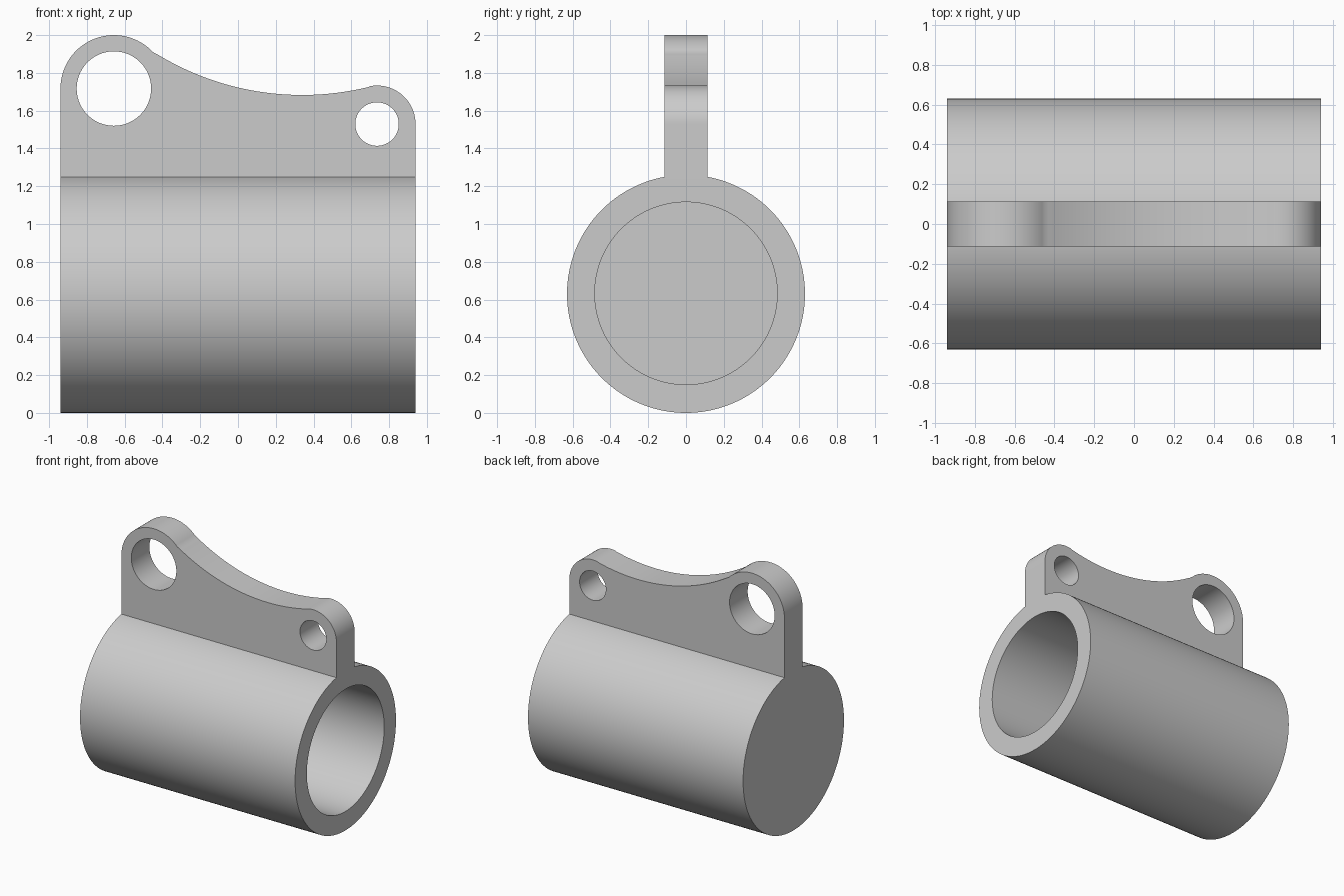
import bpy, bmesh
from math import sin, cos, pi, atan2, hypot
from mathutils import Matrix

if "Cube" in bpy.data.objects:
    bpy.data.objects.remove(bpy.data.objects["Cube"])

HALF = 0.94      # half length of the barrel
R = 0.63         # barrel radius
T = 0.113        # half thickness of the lug plate


def finish(name, bm):
    bmesh.ops.recalc_face_normals(bm, faces=bm.faces[:])
    mesh = bpy.data.meshes.new(name)
    bm.to_mesh(mesh)
    bm.free()
    ob = bpy.data.objects.new(name, mesh)
    bpy.context.collection.objects.link(ob)
    return ob


def cylinder(name, axis, centre, radius, length, segments=128):
    bm = bmesh.new()
    rot = Matrix.Rotation(pi / 2, 4, 'Y' if axis == 'x' else 'X')
    bmesh.ops.create_cone(bm, cap_ends=True, segments=segments, radius1=radius,
                          radius2=radius, depth=length,
                          matrix=Matrix.Translation(centre) @ rot)
    return finish(name, bm)


def arc(cx, cz, r, a0, a1, n):
    return [(cx + r * cos(a0 + (a1 - a0) * i / n),
             cz + r * sin(a0 + (a1 - a0) * i / n)) for i in range(n + 1)]


def combine(target, other, operation):
    mod = target.modifiers.new(operation.title(), 'BOOLEAN')
    mod.operation, mod.object, mod.solver = operation, other, 'EXACT'
    bpy.context.view_layer.objects.active = target
    bpy.ops.object.modifier_apply(modifier=mod.name)
    bpy.data.objects.remove(other)


# Lug plate outline: big eye, concave sweep, small eye
big = (-0.657, 1.717, 0.283, 0.197)      # x, z, outer radius, hole radius
small = (0.736, 1.529, 0.204, 0.115)
sx, sr = 0.34, 1.475                     # sweep centre x and radius
sz = 1.683 + sr
left = (-0.45, big[1] + (big[2] ** 2 - (-0.45 - big[0]) ** 2) ** 0.5)
d = hypot(small[0] - sx, small[1] - sz)
right = (small[0] + (sx - small[0]) / d * small[2],
         small[1] + (sz - small[1]) / d * small[2])


def angle(p, c):
    return atan2(p[1] - c[1], p[0] - c[0])


outline = [(HALF, 1.19), (-HALF, 1.19)]
outline += arc(*big[:3], pi, angle(left, big), 40)
outline += arc(sx, sz, sr, angle(left, (sx, sz)), angle(right, (sx, sz)), 48)[1:]
outline += arc(*small[:3], angle(right, small), 0, 32)[1:]

bm = bmesh.new()
face = bm.faces.new([bm.verts.new((x, -T, z)) for x, z in outline])
ext = bmesh.ops.extrude_face_region(bm, geom=[face], use_keep_orig=True)
bmesh.ops.translate(bm, vec=(0, 2 * T, 0),
                    verts=[v for v in ext['geom'] if isinstance(v, bmesh.types.BMVert)])
plate = finish("lug_plate", bm)
for x, z, _, hole in (big, small):
    combine(plate, cylinder("eye_cutter", 'y', (x, 0, z), hole, 1, 96), 'DIFFERENCE')

# Barrel with a blind bore open towards +x
body = cylinder("barrel_with_lug", 'x', (0, 0, R), R, 2 * HALF)
combine(body, plate, 'UNION')
floor, end = -HALF + 0.15, HALF + 0.2
combine(body, cylinder("bore_cutter", 'x', ((floor + end) / 2, 0, 0.633), 0.483,
                       end - floor), 'DIFFERENCE')

# Smooth round surfaces, crisp edges
bpy.ops.object.select_all(action='DESELECT')
body.select_set(True)
bpy.context.view_layer.objects.active = body
bpy.ops.object.shade_smooth_by_angle(angle=0.5)
